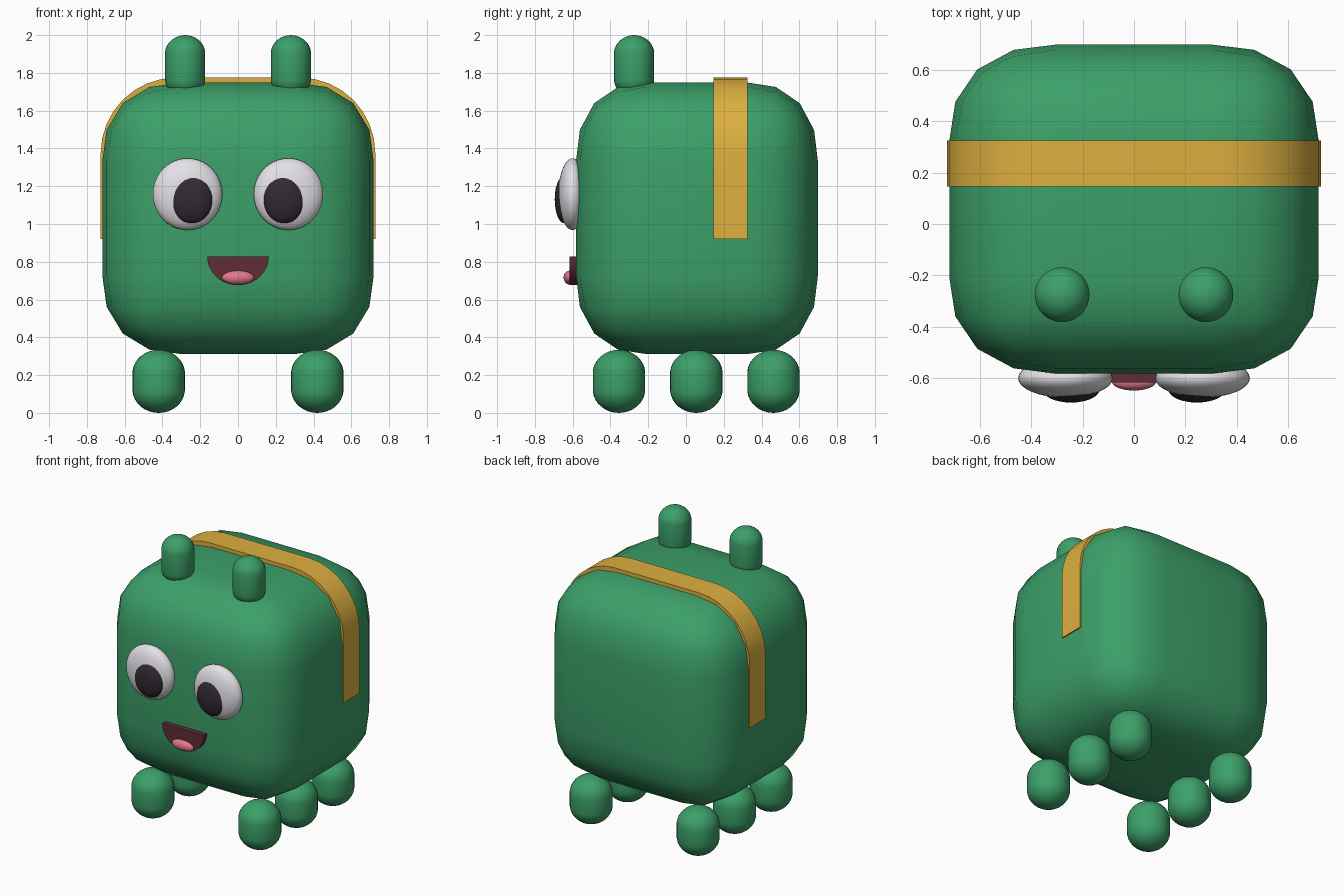
import bpy, bmesh
from math import sin, cos, pi, radians
from mathutils import Vector

if "Cube" in bpy.data.objects:
    bpy.data.objects.remove(bpy.data.objects["Cube"], do_unlink=True)


def material(name, rgb):
    m = bpy.data.materials.new(name)
    m.use_nodes = True
    m.diffuse_color = (*rgb, 1)
    m.node_tree.nodes["Principled BSDF"].inputs["Base Color"].default_value = (*rgb, 1)
    return m


GREEN = material("leaf green", (0.045, 0.35, 0.14))
GOLD = material("golden yellow", (0.73, 0.43, 0.05))
WHITE = material("eye white", (0.77, 0.75, 0.79))
BLACK = material("pupil black", (0.032, 0.023, 0.032))
MAROON = material("mouth maroon", (0.115, 0.026, 0.038))
PINK = material("tongue pink", (0.75, 0.19, 0.26))


def add_object(name, bm, mat, location=(0, 0, 0), sharp_angle=40):
    bmesh.ops.recalc_face_normals(bm, faces=bm.faces)
    mesh = bpy.data.meshes.new(name)
    bm.to_mesh(mesh)
    bm.free()
    mesh.materials.append(mat)
    obj = bpy.data.objects.new(name, mesh)
    obj.location = location
    bpy.context.collection.objects.link(obj)
    bpy.ops.object.select_all(action="DESELECT")
    obj.select_set(True)
    bpy.context.view_layer.objects.active = obj
    bpy.ops.object.shade_smooth_by_angle(angle=radians(sharp_angle))
    return obj


def ellipsoid(name, mat, location, radii):
    bm = bmesh.new()
    bmesh.ops.create_uvsphere(bm, u_segments=32, v_segments=20, radius=1)
    bmesh.ops.scale(bm, vec=radii, verts=bm.verts)
    return add_object(name, bm, mat, location)


def capsule(name, mat, location, radius, height, cap):
    # odd ring count leaves a band at the middle that stretches straight
    bm = bmesh.new()
    bmesh.ops.create_uvsphere(bm, u_segments=32, v_segments=17, radius=1)
    for v in bm.verts:
        side = 1 if v.co.z > 0 else -1
        v.co = (v.co.x * radius, v.co.y * radius, v.co.z * cap + side * (height / 2 - cap))
    return add_object(name, bm, mat, location)


def extrude_outline(name, mat, points, y0, y1):
    # closed outline in x and z, given thickness along y
    bm = bmesh.new()
    face = bm.faces.new([bm.verts.new((x, y0, z)) for x, z in points])
    out = bmesh.ops.extrude_face_region(bm, geom=[face])
    moved = [g for g in out["geom"] if isinstance(g, bmesh.types.BMVert)]
    bmesh.ops.translate(bm, vec=(0, y1 - y0, 0), verts=moved)
    return add_object(name, bm, mat)


# body: rounded box, bevelled as a cube and then stretched
bm = bmesh.new()
bmesh.ops.create_cube(bm, size=2)
bmesh.ops.bevel(bm, geom=bm.edges[:], offset=0.575, offset_type="OFFSET",
                segments=4, profile=0.545, affect="EDGES")
bmesh.ops.scale(bm, vec=(0.718, 0.64, 0.718), verts=bm.verts)
add_object("body", bm, GREEN, (0, 0.058, 1.03), 60)

# strap over the back, open at the bottom
def strap_path(radius):
    cx, cz = 0.327, 1.375
    arc = [(cx + radius * cos(i * pi / 16), cz + radius * sin(i * pi / 16)) for i in range(9)]
    right = [(cx + radius, 0.92)] + arc
    return right + [(-x, z) for x, z in reversed(right)]

extrude_outline("strap", GOLD, strap_path(0.4) + strap_path(0.365)[::-1], 0.145, 0.325)

# mouth: half disc with the flat side up
lips = [(0.163 * cos(a), 0.828 - 0.152 * sin(a)) for a in (i * pi / 24 for i in range(25))]
extrude_outline("mouth", MAROON, lips, -0.617, -0.56)
ellipsoid("tongue", PINK, (0, -0.615, 0.716), (0.085, 0.033, 0.037))

# paired parts
for side, s in (("left", 1), ("right", -1)):
    ellipsoid(side + "_eye", WHITE, (s * 0.267, -0.6, 1.158), (0.184, 0.076, 0.19))
    ellipsoid(side + "_pupil", BLACK, (s * 0.245, -0.645, 1.13), (0.11, 0.05, 0.126))
    capsule(side + "_antenna", GREEN, (s * 0.28, -0.275, 1.835), 0.107, 0.33, 0.1)
    for place, y in (("front", -0.355), ("middle", 0.055), ("back", 0.463)):
        capsule(f"{side}_{place}_foot", GREEN, (s * 0.42, y, 0.167), 0.139, 0.334, 0.125)
